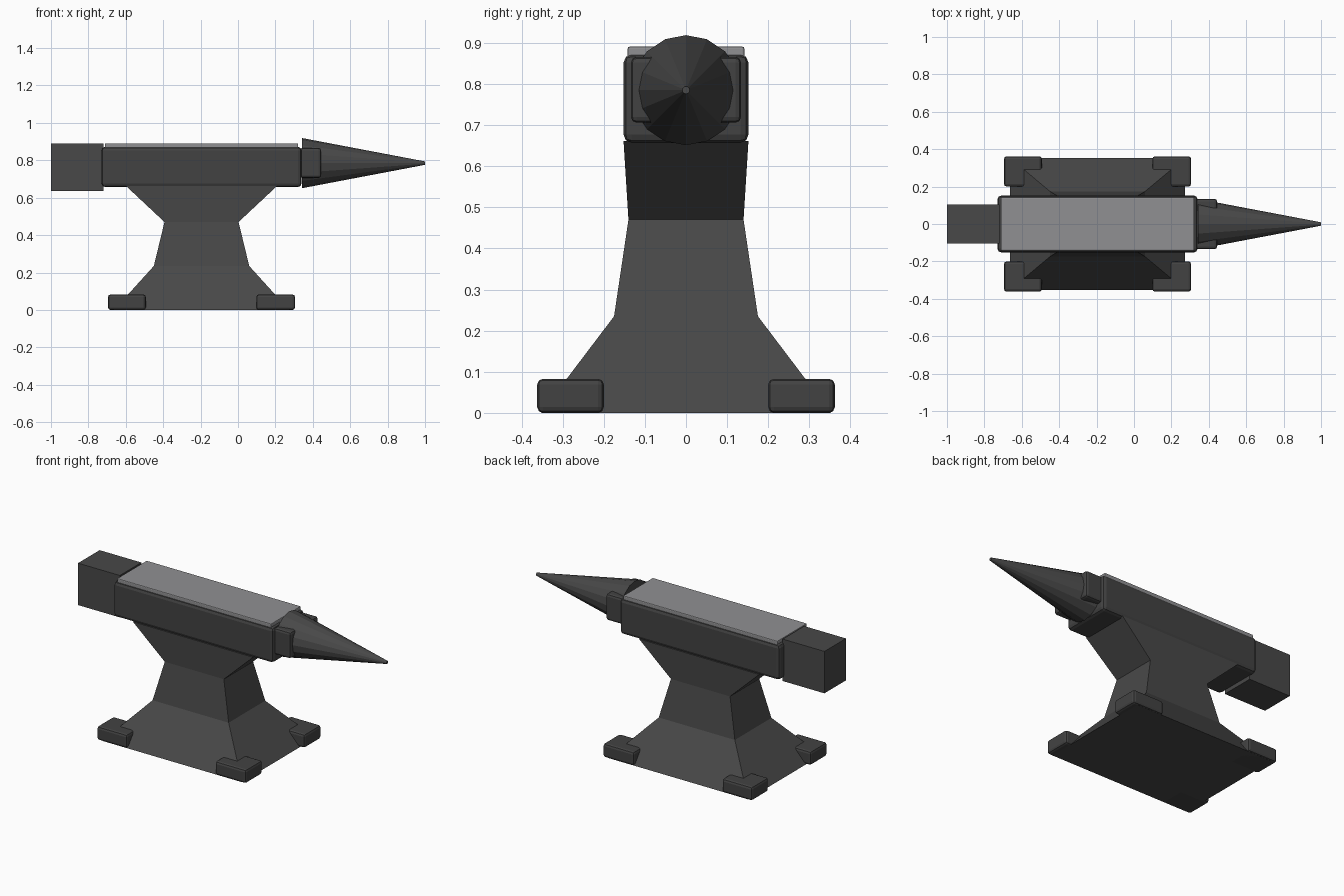
import bpy, bmesh, math

if "Cube" in bpy.data.objects:
    bpy.data.objects.remove(bpy.data.objects["Cube"])


def material(name, rgb):
    m = bpy.data.materials.new(name)
    m.diffuse_color = (*rgb, 1)
    m.use_nodes = True
    m.node_tree.nodes["Principled BSDF"].inputs["Base Color"].default_value = m.diffuse_color
    return m


IRON = material("dark iron", (0.065, 0.065, 0.065))
WORN = material("darker iron", (0.055, 0.055, 0.055))
STEEL = material("polished steel", (0.28, 0.28, 0.29))


def finish(bm, name, mat):
    bmesh.ops.recalc_face_normals(bm, faces=bm.faces)
    me = bpy.data.meshes.new(name)
    bm.to_mesh(me)
    bm.free()
    me.materials.append(mat)
    ob = bpy.data.objects.new(name, me)
    bpy.context.collection.objects.link(ob)
    return ob


def box(name, x, y, z, mat, bevel=0.0):
    bm = bmesh.new()
    bmesh.ops.create_cube(bm, size=1)
    for v in bm.verts:
        for i, (lo, hi) in enumerate((x, y, z)):
            v.co[i] = hi if v.co[i] > 0 else lo
    ob = finish(bm, name, mat)
    if bevel:
        mod = ob.modifiers.new("edge bevel", 'BEVEL')
        mod.width = bevel
        mod.segments = 2
    return ob


# Waisted pedestal: rectangular sections (z, half x, half y) lofted upward
CX = -0.195
sections = [(0, 0.468, 0.353), (0.235, 0.255, 0.175),
            (0.47, 0.198, 0.14), (0.662, 0.403, 0.152)]
bm = bmesh.new()
rings = [[bm.verts.new((CX + sx * hx, sy * hy, z))
          for sx, sy in ((-1, -1), (1, -1), (1, 1), (-1, 1))]
         for z, hx, hy in sections]
for a, b in zip(rings, rings[1:]):
    for i in range(4):
        j = (i + 1) % 4
        bm.faces.new((a[i], a[j], b[j], b[i]))
bm.faces.new(rings[0][::-1])
bm.faces.new(rings[-1])
finish(bm, "pedestal", IRON)

# Four corner feet
for nx, x in (("left", (-0.695, -0.493)), ("right", (0.098, 0.305))):
    for ny, y in (("front", (-0.362, -0.2)), ("back", (0.2, 0.362))):
        box(f"{ny}_{nx}_foot", x, y, (0, 0.083), WORN, 0.014)

# Main body, working face and heel
box("body", (-0.73, 0.34), (-0.152, 0.152), (0.657, 0.872), WORN, 0.02)
box("face_plate", (-0.712, 0.322), (-0.142, 0.142), (0.862, 0.891), STEEL, 0.005)
box("heel", (-1, -0.72), (-0.103, 0.103), (0.637, 0.891), IRON)

# Shoulder block and the 16-sided horn
box("shoulder", (0.33, 0.445), (-0.134, 0.134), (0.706, 0.866), WORN, 0.014)
bm = bmesh.new()
bmesh.ops.create_cone(bm, cap_ends=True, segments=16, radius1=0.134,
                      radius2=0.009, depth=0.657)
for v in bm.verts:
    x, y, z = v.co
    v.co = (z + 0.6715, y, 0.785 - x)
finish(bm, "horn", IRON)
